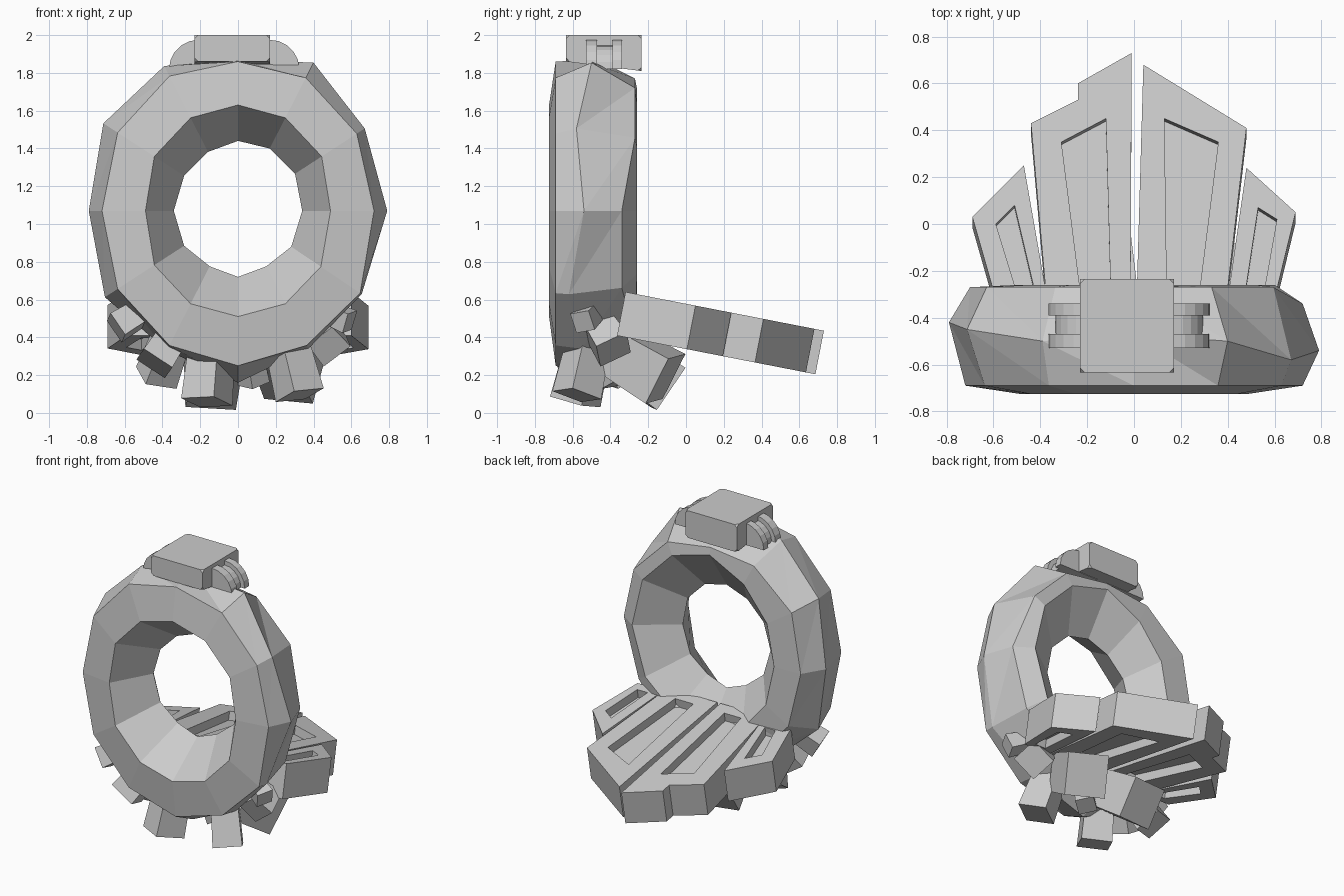
import bpy, bmesh, math
from mathutils import Vector, Matrix

if "Cube" in bpy.data.objects:
    bpy.data.objects.remove(bpy.data.objects["Cube"])

stone = bpy.data.materials.new("pale_grey")
stone.use_nodes = True
GREY = (0.6, 0.6, 0.6, 1)
stone.diffuse_color = GREY
stone.node_tree.nodes["Principled BSDF"].inputs["Base Color"].default_value = GREY


def finish(bm, name):
    bmesh.ops.recalc_face_normals(bm, faces=bm.faces)
    mesh = bpy.data.meshes.new(name)
    bm.to_mesh(mesh)
    bm.free()
    mesh.materials.append(stone)
    ob = bpy.data.objects.new(name, mesh)
    bpy.context.collection.objects.link(ob)
    return ob


def prism(bm, outline, lower, upper):
    """Extrude a flat outline; lower and upper turn (a, b) into points."""
    a = [bm.verts.new(lower(*p)) for p in outline]
    b = [bm.verts.new(upper(*p)) for p in outline]
    n = len(outline)
    bm.faces.new(a)
    top = bm.faces.new(b)
    for i in range(n):
        bm.faces.new((a[i], a[(i + 1) % n], b[(i + 1) % n], b[i]))
    return top


# Faceted ring: twelve cross-sections of six points
def ring():
    bm = bmesh.new()
    # values run from +x over the top, to -x and round the bottom
    turn = [0, 33, 63, 90, 117, 147, 180, 213, 243, 270, 297, 326]
    rim = [.79, .80, .88, .80, .86, .85, .79, .84, .83, .91, .82, .79]
    rim_y = [-.54, -.58, -.50, -.47, -.50, -.45, -.42, -.46, -.50, -.50, -.55, -.62]
    face = [.72, .75, .79, .79, .80, .76, .72, .76, .80, .82, .80, .78]
    back = [.72, .71, .73, .70, .74, .75, .70, .72, .75, .76, .75, .73]
    inner = [.60, .62, .64, .65, .58, .53, .50, .52, .56, .60, .60, .60]
    bore = [.34, .36, .37, .37, .35, .34, .34, .34, .33, .35, .33, .34]
    loops = []
    for i in range(12):
        a = math.radians(turn[i])
        c, s = math.cos(a), math.sin(a)
        back_y = -.34 if i in (0, 11) else -.27
        profile = [(face[i], -.69), (rim[i], rim_y[i]), (back[i], back_y),
                   (inner[i], -.26), (bore[i], -.45), (.49 + .07 * abs(s), -.725)]
        loops.append([bm.verts.new((r * c, y, 1.07 + r * s)) for r, y in profile])
    for i in range(12):
        p, q = loops[i], loops[(i + 1) % 12]
        for j in range(6):
            k = (j + 1) % 6
            quad = (p[j], p[k], q[k], q[j])
            if j in (0, 1):
                bm.faces.new((quad[0], quad[1], quad[2]))
                bm.faces.new((quad[0], quad[2], quad[3]))
            else:
                bm.faces.new(quad)
    finish(bm, "ring")


ring()

# Fan plates: sloping slabs with a recessed panel on both faces
SLOPE = .195
THICK = .235
lean = Vector((0, SLOPE, 1)).normalized()


def on_top(x, y):
    return Vector((x, y, .64 - SLOPE * (y + .32)))


def on_bottom(x, y):
    return on_top(x, y) - lean * THICK


def fan_plate(name, outline, panel):
    bm = bmesh.new()
    prism(bm, outline, on_bottom, on_top)
    plate = finish(bm, name)
    for side, depth in (("top", 0), ("bottom", THICK)):
        cb = bmesh.new()
        prism(cb, panel, lambda x, y: on_top(x, y) - lean * (depth + .06),
              lambda x, y: on_top(x, y) - lean * (depth - .06))
        cutter = finish(cb, name + "_cutter_" + side)
        cutter.hide_render = True
        cutter.hide_viewport = True
        mod = plate.modifiers.new("recess_" + side, "BOOLEAN")
        mod.object = cutter
        mod.solver = "EXACT"
    bpy.context.view_layer.update()
    done = bpy.data.meshes.new_from_object(
        plate.evaluated_get(bpy.context.evaluated_depsgraph_get()))
    plate.modifiers.clear()
    plate.data = done
    for ob in [o for o in bpy.data.objects if o.name.startswith(name + "_cutter")]:
        bpy.data.objects.remove(ob)


fan_plate("fan_plate_inner_right",
          [(-.01, .73), (-.24, .60), (-.24, .53), (-.44, .43), (-.37, -.36), (-.015, -.36)],
          [(-.12, .45), (-.31, .35), (-.23, -.28), (-.10, -.28)])
fan_plate("fan_plate_inner_left",
          [(.04, .68), (.48, .41), (.39, -.36), (.01, -.36)],
          [(.13, .45), (.36, .35), (.28, -.28), (.14, -.28)])
fan_plate("fan_plate_outer_left",
          [(.48, .24), (.69, .05), (.60, -.32), (.40, -.32)],
          [(.53, .07), (.61, .02), (.56, -.26), (.48, -.26)])
fan_plate("fan_plate_outer_right",
          [(-.47, .25), (-.69, .03), (-.59, -.32), (-.37, -.32)],
          [(-.51, .08), (-.59, .0), (-.51, -.26), (-.43, -.26)])


# Crystals: square prisms with a blunt, pointed end
def crystal(name, root, tip, half, roll):
    root, tip = Vector(root), Vector(tip)
    axis = tip - root
    length = axis.length
    rot = axis.to_track_quat("Z", "Y").to_matrix().to_4x4()
    place = Matrix.Translation(root) @ rot @ Matrix.Rotation(math.radians(roll), 4, "Z")
    bm = bmesh.new()
    square = [(-1, -1), (1, -1), (1, 1), (-1, 1)]
    end = prism(bm, square,
                lambda x, y: place @ Vector((x * half * .9, y * half * .9, 0)),
                lambda x, y: place @ Vector((x * half, y * half, length - half * .6)))
    bmesh.ops.poke(bm, faces=[end], offset=half * .6)
    finish(bm, name)


crystal("crystal_side_right", (-.50, -.52, .54), (-.68, -.58, .43), .07, 20)
crystal("crystal_low_right", (-.34, -.52, .42), (-.47, -.62, .22), .09, 30)
crystal("crystal_front", (-.14, -.52, .34), (-.17, -.60, .0), .10, 10)
crystal("crystal_back_right", (-.36, -.42, .38), (-.45, -.30, .14), .09, 15)
crystal("crystal_big_right", (-.10, -.38, .33), (-.16, -.03, .09), .135, 4)
crystal("crystal_big_left", (.22, -.38, .34), (.32, -.04, .14), .137, 6)
crystal("crystal_small_back", (.06, -.42, .30), (.09, -.36, .12), .06, 25)
crystal("crystal_low_left", (.26, -.52, .36), (.34, -.59, .04), .095, 15)
crystal("crystal_mid_left", (.42, -.45, .44), (.54, -.36, .30), .09, 35)
crystal("crystal_side_left", (.48, -.50, .53), (.62, -.56, .47), .055, 10)

# Clasp block with chipped corners and a sloping underside
bm = bmesh.new()
bmesh.ops.create_cube(bm, size=1)
for v in bm.verts:
    v.co = (-.03 + .40 * v.co.x, -.435 + .40 * v.co.y,
            2.0 if v.co.z > 0 else 1.835 - .05 * v.co.y)
bmesh.ops.bevel(bm, geom=list(bm.verts), offset=.02, segments=1, affect="VERTICES")
finish(bm, "clasp_block")


# Hinges beside the clasp: two round cheeks and a recessed barrel
def half_disc(name, cx, y0, y1, radius):
    bm = bmesh.new()
    arc = [(cx + radius * math.cos(math.pi * i / 10),
            1.82 + radius * math.sin(math.pi * i / 10)) for i in range(11)]
    prism(bm, arc, lambda x, z: (x, y0, z), lambda x, z: (x, y1, z))
    finish(bm, name)


for label, cx in (("right", -.21), ("left", .17)):
    half_disc("hinge_front_cheek_" + label, cx, -.53, -.47, .155)
    half_disc("hinge_barrel_" + label, cx, -.47, -.39, .125)
    half_disc("hinge_back_cheek_" + label, cx, -.39, -.34, .155)
